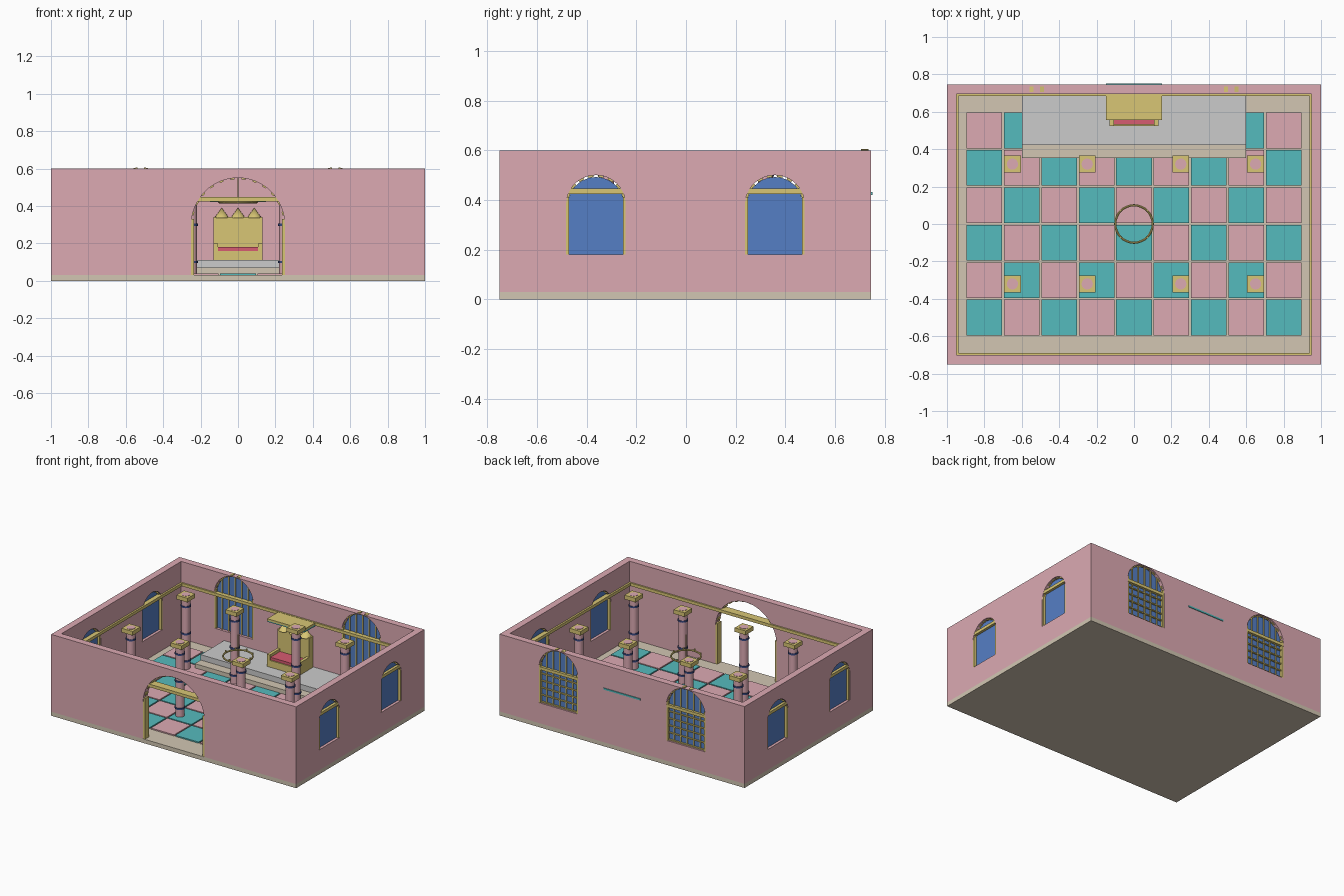
import bpy, bmesh
from math import pi, cos, sin, sqrt
from mathutils import Matrix, Vector

if "Cube" in bpy.data.objects:
    bpy.data.objects.remove(bpy.data.objects["Cube"])

S = -0.0025            # the walls sit slightly forward of centre
I = Matrix.Identity(4)


def material(name, rgb):
    m = bpy.data.materials.new(name)
    m.diffuse_color = [(c / 255) ** 2.2 for c in rgb] + [1]
    m.use_nodes = True
    m.node_tree.nodes["Principled BSDF"].inputs["Base Color"].default_value = m.diffuse_color
    return m


PINK = material("pink", (219, 168, 177))
TEAL = material("teal", (86, 186, 188))
BEIGE = material("beige", (209, 197, 177))
GOLD = material("gold", (216, 197, 116))
BLUE = material("blue", (86, 126, 196))
NAVY = material("navy", (60, 75, 130))
MARBLE = material("marble", (215, 215, 211))
RED = material("red", (214, 92, 112))


def finish(name, bm, mat, matrix=I, smooth=False):
    bmesh.ops.recalc_face_normals(bm, faces=bm.faces)
    me = bpy.data.meshes.new(name)
    bm.to_mesh(me)
    bm.free()
    ob = bpy.data.objects.new(name, me)
    bpy.context.collection.objects.link(ob)
    ob.matrix_world = matrix
    if mat:
        me.materials.append(mat)
    if smooth:
        bpy.ops.object.select_all(action='DESELECT')
        ob.select_set(True)
        bpy.context.view_layer.objects.active = ob
        bpy.ops.object.shade_smooth_by_angle()
    return ob


def add_box(bm, c, size, rot=I):
    bmesh.ops.create_cube(bm, size=1, matrix=Matrix.Translation(c) @ rot @ Matrix.Diagonal((*size, 1)))


def span(bm, x0, x1, y0, y1, z0, z1):
    add_box(bm, ((x0 + x1) / 2, (y0 + y1) / 2, (z0 + z1) / 2), (x1 - x0, y1 - y0, z1 - z0))


def box(name, mat, *bounds):
    bm = bmesh.new()
    span(bm, *bounds)
    return finish(name, bm, mat)


def add_cone(bm, x, y, z0, z1, r0, r1, sides=24):
    bmesh.ops.create_cone(bm, cap_ends=True, segments=sides, radius1=r0, radius2=r1, depth=z1 - z0,
                          matrix=Matrix.Translation((x, y, (z0 + z1) / 2)))


def arch_slab(name, mat, r, z0, spring, depth, matrix):
    bm = bmesh.new()
    pts = [(-r, z0), (r, z0)] + [(r * cos(pi * i / 24), spring + r * sin(pi * i / 24)) for i in range(25)]
    f = bm.faces.new([bm.verts.new((x, -depth / 2, z)) for x, z in pts])
    ext = bmesh.ops.extrude_face_region(bm, geom=[f])
    bmesh.ops.translate(bm, vec=(0, depth, 0), verts=[v for v in ext['geom'] if isinstance(v, bmesh.types.BMVert)])
    return finish(name, bm, mat, matrix)


def cut(target, cutter):
    mod = target.modifiers.new("cut", 'BOOLEAN')
    mod.operation, mod.solver, mod.object = 'DIFFERENCE', 'EXACT', cutter
    bpy.context.view_layer.update()
    dg = bpy.context.evaluated_depsgraph_get()
    me = bpy.data.meshes.new_from_object(target.evaluated_get(dg))
    target.modifiers.clear()
    target.data = me
    bpy.data.objects.remove(cutter)


def wall_frame(x, y, angle):
    return Matrix.Translation((x, y + S, 0)) @ Matrix.Rotation(angle, 4, 'Z')


# floor slab and walls
Y0, Y1 = -0.7475 + S, 0.7475 + S
box("floor_slab", BEIGE, -1, 1, Y0, Y1, 0, 0.03)
walls = box("walls", PINK, -1, 1, Y0, Y1, 0.03, 0.6)
cut(walls, box("room_cutter", None, -0.95, 0.95, Y0 + 0.05, Y1 - 0.05, -0.1, 0.8))

# openings: name, radius, sill, spring height, jamb width, arch blocks, placement
openings = [("door", 0.25, 0.03, 0.30, 0.015, 14, wall_frame(0, -0.7225, 0))]
for side, sx in (("left", -1), ("right", 1)):
    openings.append((f"back_{side}_window", 0.159, 0.18, 0.44, 0.012, 10, wall_frame(sx * 0.52, 0.7225, pi)))
    for end, sy in (("front", -1), ("rear", 1)):
        openings.append((f"{side}_{end}_window", 0.12, 0.18, 0.38, 0.011, 10,
                         wall_frame(sx * 0.975, sy * 0.36, sx * pi / 2)))

for name, r, sill, spring, jw, count, M in openings:
    cut(walls, arch_slab(name + "_cutter", None, r, sill, spring, 0.2, M))
    # jambs and the ring of small arch blocks
    bm = bmesh.new()
    for s in (-1, 1):
        add_box(bm, (s * (r - jw / 2), 0, (sill + spring + 0.03) / 2), (jw, 0.046, spring + 0.03 - sill))
    for i in range(count):
        a = pi * i / (count - 1)
        add_box(bm, (r * cos(a), 0, spring + r * sin(a)), (0.015, 0.03, 0.022), Matrix.Rotation(-a, 4, 'Y'))
    finish(name + "_frame", bm, GOLD, M)
    if name != "door":
        arch_slab(name + "_glass", BLUE, r - 0.008, sill, spring, 0.01, M)
    # lattice bars on the two large back windows
    if name.startswith("back"):
        bm = bmesh.new()
        for k in range(-2, 3):
            x = k * 0.053
            top = spring + sqrt(r * r - x * x) - 0.005
            add_box(bm, (x, 0, (sill + top) / 2), (0.008, 0.024, top - sill))
        for k in range(5):
            add_box(bm, (0, -0.009, sill + 0.006 + k * 0.052), (2 * r - 0.01, 0.014, 0.008))
        finish(name + "_lattice", bm, GOLD, M)

# gold band running round the walls and across the openings
bm = bmesh.new()
for s in (-1, 1):
    a, b = sorted((s * 0.999, s * 0.937))
    span(bm, a, b, Y0 + 0.001, Y1 - 0.001, 0.425, 0.447)
    a, b = sorted((s * 0.7465, s * 0.686))
    span(bm, -0.937, 0.937, a + S, b + S, 0.425, 0.447)
finish("wall_band", bm, GOLD)

# checkered tiles
for parity, mat in enumerate((TEAL, PINK)):
    bm = bmesh.new()
    for i in range(9):
        for j in range(6):
            if (i + j) % 2 == parity:
                add_box(bm, (-0.8 + 0.2 * i, -0.5 + 0.2 * j, 0.034), (0.19, 0.19, 0.01))
    finish(("teal" if parity == 0 else "pink") + "_tiles", bm, mat)

# columns with rings and square capitals
shafts, rings, caps = bmesh.new(), bmesh.new(), bmesh.new()
for x in (-0.65, -0.25, 0.25, 0.65):
    for y in (-0.32, 0.32):
        add_cone(shafts, x, y, 0.001, 0.582, 0.03, 0.03)
        for z in (0.1, 0.3, 0.5):
            add_cone(rings, x, y, z - 0.006, z + 0.006, 0.035, 0.035)
        add_box(caps, (x, y, 0.565), (0.09, 0.09, 0.03))
finish("column_shafts", shafts, PINK, smooth=True)
finish("column_rings", rings, NAVY, smooth=True)
finish("column_capitals", caps, GOLD)

# stepped platform
box("platform_step", BEIGE, -0.6, 0.6, 0.353, 0.69, 0.03, 0.07)
box("platform_top", MARBLE, -0.6, 0.6, 0.422, 0.695, 0.07, 0.11)

# throne: seat, arms, back with spikes, cushion, canopy
bm = bmesh.new()
span(bm, -0.13, 0.13, 0.525, 0.69, 0.11, 0.16)
span(bm, -0.13, 0.13, 0.645, 0.69, 0.16, 0.34)
for s in (-1, 1):
    add_box(bm, (s * 0.119, 0.5875, 0.18), (0.022, 0.125, 0.04))
finish("throne_body", bm, GOLD)
bm = bmesh.new()
for x in (-0.087, 0, 0.087):
    add_cone(bm, x, 0.6675, 0.335, 0.39, 0.04, 0, 16)
finish("throne_spikes", bm, GOLD, smooth=True)
box("throne_cushion", RED, -0.108, 0.108, 0.533, 0.645, 0.155, 0.18)
box("canopy_underside", TEAL, -0.15, 0.15, 0.56, 0.75, 0.42, 0.432)
box("canopy_top", GOLD, -0.15, 0.15, 0.555, 0.70, 0.43, 0.445)

# hanging ring lamp with chain and candle cups
bm = bmesh.new()
N, K = 32, 8
grid = [[bm.verts.new(((0.1 + 0.006 * cos(2 * pi * j / K)) * cos(2 * pi * i / N),
                       (0.1 + 0.006 * cos(2 * pi * j / K)) * sin(2 * pi * i / N),
                       0.42 + 0.006 * sin(2 * pi * j / K))) for j in range(K)] for i in range(N)]
for i in range(N):
    for j in range(K):
        bm.faces.new((grid[i][j], grid[(i + 1) % N][j], grid[(i + 1) % N][(j + 1) % K], grid[i][(j + 1) % K]))
finish("lamp_ring", bm, GOLD, smooth=True)
bm = bmesh.new()
for i in range(8):
    add_cone(bm, 0.1 * cos(pi * i / 4), 0.1 * sin(pi * i / 4), 0.42, 0.436, 0.006, 0.006, 8)
finish("lamp_candles", bm, GOLD)
bm = bmesh.new()
add_cone(bm, 0, 0, 0.42, 0.58, 0.003, 0.003, 8)
finish("lamp_chain", bm, GOLD)
